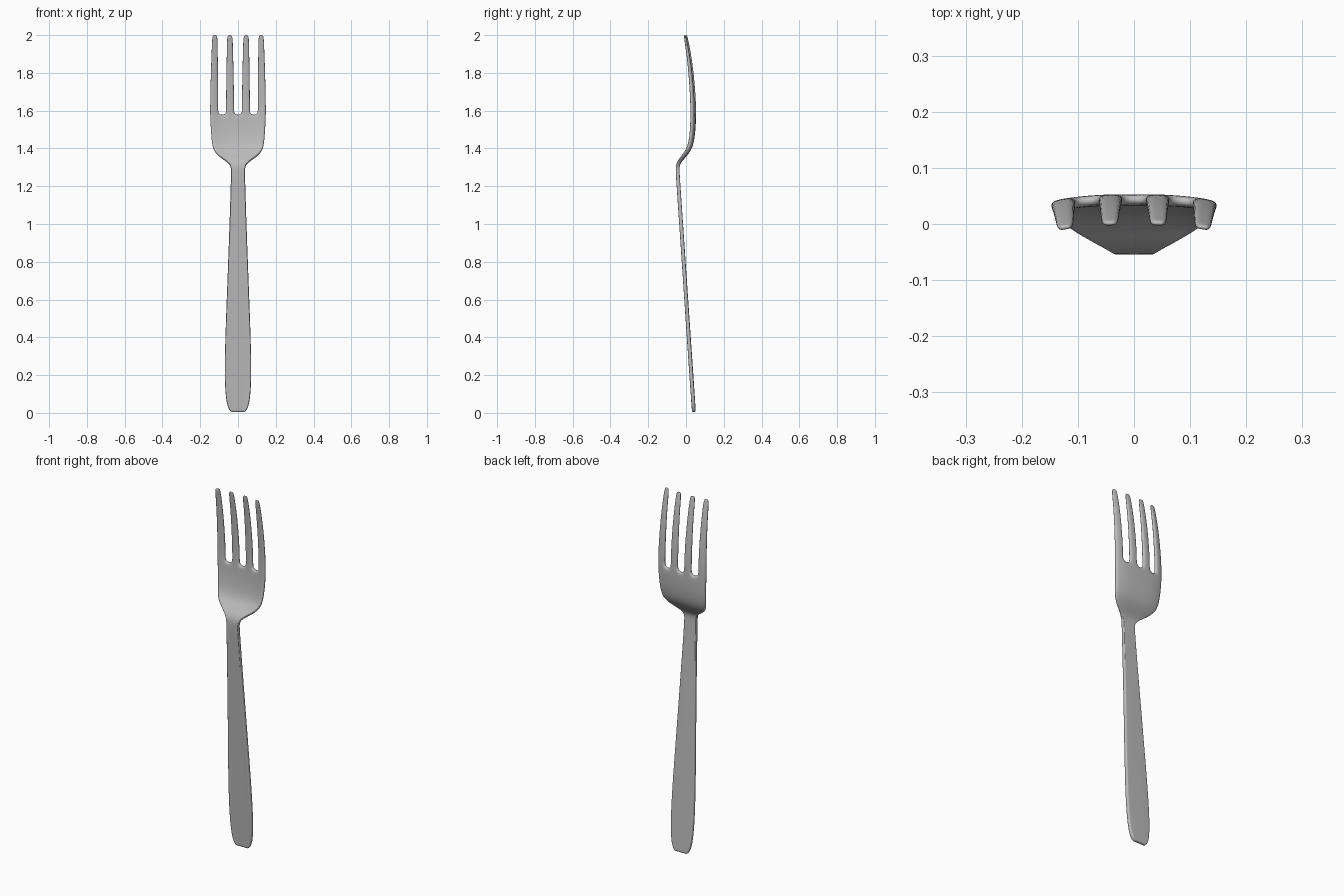
import bpy, bmesh

if "Cube" in bpy.data.objects:
    bpy.data.objects.remove(bpy.data.objects["Cube"])

steel = bpy.data.materials.new("brushed_steel")
steel.use_nodes = True
colour = (0.5, 0.5, 0.5, 1)
steel.diffuse_color = colour
steel.node_tree.nodes["Principled BSDF"].inputs["Base Color"].default_value = colour

# handle and bowl stations: height, half width, depth
BODY = [(0.004, 0.034, 0.042), (0.02, 0.052, 0.041), (0.08, 0.066, 0.037),
        (0.2, 0.0715, 0.029), (0.4, 0.068, 0.015), (0.8, 0.052, -0.012),
        (1.15, 0.040, -0.036), (1.27, 0.037, -0.044), (1.305, 0.037, -0.045),
        (1.33, 0.055, -0.036), (1.355, 0.095, -0.014), (1.385, 0.128, 0.012),
        (1.42, 0.138, 0.029), (1.48, 0.143, 0.039), (1.55, 0.147, 0.043),
        (1.585, 0.148, 0.043)]
# tine stations: height, depth, taper towards the tip, thickness
TINES = [(1.61, 0.043, 0.0, 1), (1.66, 0.042, 0.06, 1), (1.75, 0.036, 0.22, 0.95),
         (1.85, 0.026, 0.5, 0.85), (1.93, 0.014, 0.78, 0.7),
         (1.985, 0.004, 0.96, 0.55), (2.0, 0.001, 1.0, 0.45)]
ROOT = [-0.148, -0.104, -0.064, -0.020, 0.020, 0.064, 0.104, 0.148]
TIP = [-0.137, -0.108, -0.058, -0.028, 0.028, 0.058, 0.108, 0.137]


def with_middles(xs):
    out = [xs[0]]
    for a, b in zip(xs, xs[1:]):
        out += [(a + b) / 2, b]
    return out


def dish(x):
    return -0.013 * abs(x / 0.148) ** 3


bm = bmesh.new()
root = with_middles(ROOT)
thick = []


def add_vert(x, y, z, weight):
    thick.append(weight)
    return bm.verts.new((x, y + dish(x), z))


def bridge(lower, upper):
    for i in range(len(lower) - 1):
        bm.faces.new((lower[i], lower[i + 1], upper[i + 1], upper[i]))


# handle and bowl sheet
row = None
for z, width, y in BODY:
    new = [add_vert(x * width / 0.148, y, z, 1) for x in root]
    if row:
        bridge(row, new)
    row = new

# round slot bottoms between the tines
for i in (3, 7, 11):
    row[i].co.z -= 0.008

# four tines grown from the top edge of the bowl
for tine in range(4):
    lower = row[tine * 4:tine * 4 + 3]
    for z, y, taper, weight in TINES:
        left, right = [ROOT[k] + (TIP[k] - ROOT[k]) * taper
                       for k in (tine * 2, tine * 2 + 1)]
        if z == TINES[-1][0]:
            left, right = left + 0.005, right - 0.005
        upper = [add_vert(x, y, z, weight)
                 for x in (left, (left + right) / 2, right)]
        bridge(lower, upper)
        lower = upper

mesh = bpy.data.meshes.new("fork")
bm.to_mesh(mesh)
bm.free()
mesh.materials.append(steel)
fork = bpy.data.objects.new("fork", mesh)
bpy.context.collection.objects.link(fork)

# metal thickness, thinner at the tine tips
group = fork.vertex_groups.new(name="thickness")
for i, weight in enumerate(thick):
    group.add([i], weight, "REPLACE")
solid = fork.modifiers.new("thickness", "SOLIDIFY")
solid.thickness = 0.02
solid.offset = 0
solid.vertex_group = "thickness"
sub = fork.modifiers.new("smooth", "SUBSURF")
sub.levels = sub.render_levels = 2
for poly in mesh.polygons:
    poly.use_smooth = True
